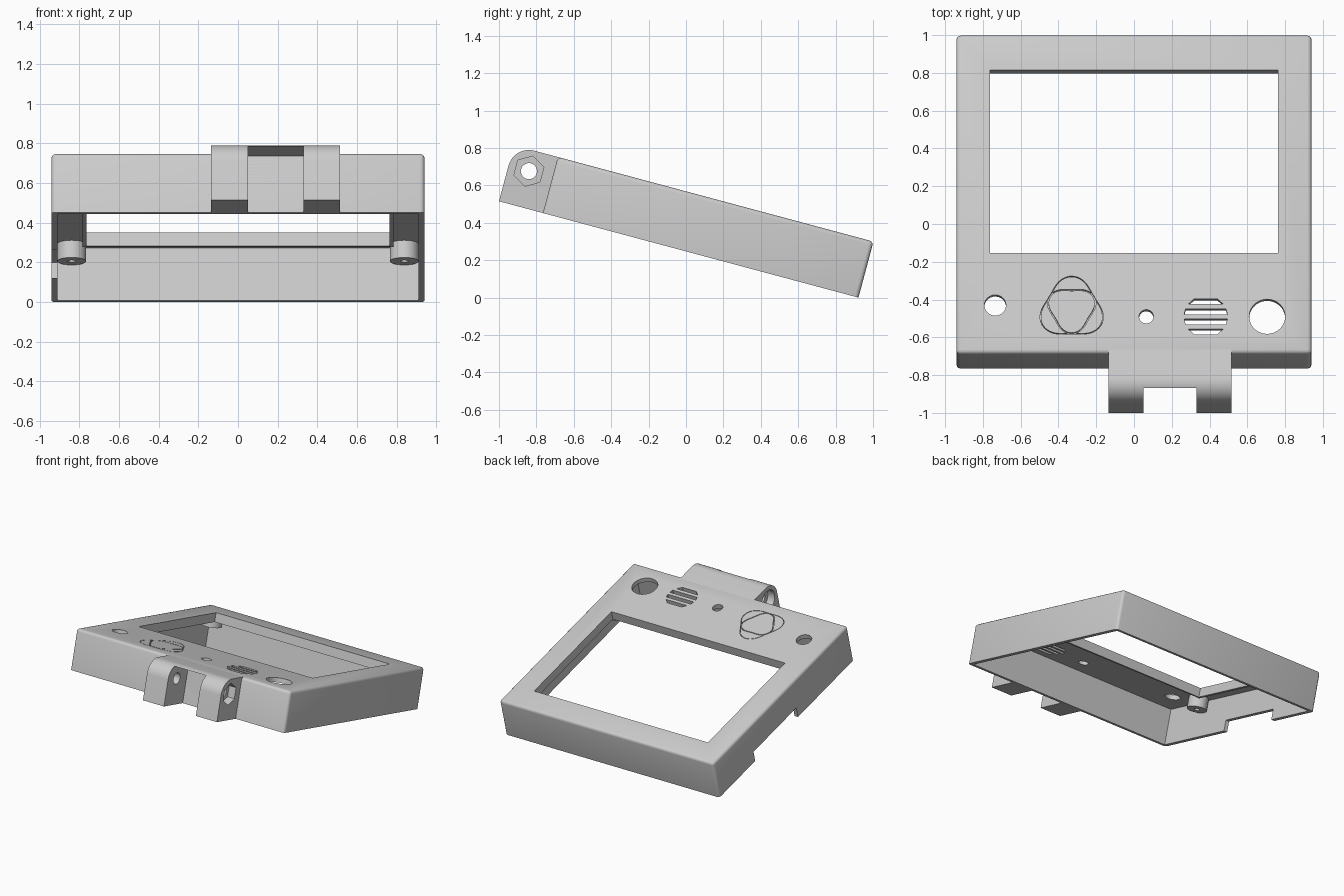
import bpy, bmesh, math
from mathutils import Matrix, Vector

if "Cube" in bpy.data.objects:
    bpy.data.objects.remove(bpy.data.objects["Cube"], do_unlink=True)

# Local frame: y runs down the slope from the hinge, z is normal to the panel
TILT = math.radians(15)
LENGTH, HEIGHT, HALF = 1.99, 0.31, 0.94
FRONT, WALL, ROOF = 0.243, 0.03, 0.275
PLACE = Matrix.Translation((0, -1, LENGTH * math.sin(TILT))) @ Matrix.Rotation(-TILT, 4, 'X')

grey = bpy.data.materials.new("light_grey_plastic")
grey.use_nodes = True
grey.diffuse_color = (0.6, 0.6, 0.6, 1)
grey.node_tree.nodes["Principled BSDF"].inputs["Base Color"].default_value = grey.diffuse_color


def finish(name, bm):
    bmesh.ops.recalc_face_normals(bm, faces=bm.faces[:])
    mesh = bpy.data.meshes.new(name)
    bm.to_mesh(mesh)
    bm.free()
    mesh.materials.append(grey)
    obj = bpy.data.objects.new(name, mesh)
    bpy.context.collection.objects.link(obj)
    obj.matrix_world = PLACE
    return obj


def box(name, x0, x1, y0, y1, z0, z1):
    return prism(name, [(x0, y0), (x1, y0), (x1, y1), (x0, y1)], z0, z1)


def prism(name, points, lo, hi, axis='Z'):
    """Extrude an outline along z (points are x, y) or along x (points are y, z)."""
    def place(p, h):
        return (p[0], p[1], h) if axis == 'Z' else (h, p[0], p[1])
    bm = bmesh.new()
    face = bm.faces.new([bm.verts.new(place(p, lo)) for p in points])
    out = bmesh.ops.extrude_face_region(bm, geom=[face])
    shift = Vector(place((0, 0), hi - lo))
    bmesh.ops.translate(bm, vec=shift, verts=[g for g in out["geom"] if isinstance(g, bmesh.types.BMVert)])
    return finish(name, bm)


def circle(cx, cy, r, n=40, start=0.0):
    return [(cx + r * math.cos(start + math.tau * i / n),
             cy + r * math.sin(start + math.tau * i / n)) for i in range(n)]


def lobed(cx, cy, r, bulge, point, n=60):
    """Rounded triangle with one corner at the angle 'point'."""
    pts = []
    for i in range(n):
        a = math.tau * i / n
        d = r + bulge * math.cos(3 * (a - point))
        pts.append((cx + d * math.cos(a), cy + d * math.sin(a)))
    return pts


def ring(name, inner, outer, z0, z1):
    bm = bmesh.new()
    loops = [[bm.verts.new((x, y, z)) for x, y in pts]
             for pts, z in ((inner, z0), (outer, z0), (outer, z1), (inner, z1))]
    n = len(inner)
    for k in range(4):
        a, b = loops[k], loops[(k + 1) % 4]
        for i in range(n):
            j = (i + 1) % n
            bm.faces.new((a[i], a[j], b[j], b[i]))
    return finish(name, bm)


def cut(obj, cutters):
    for c in cutters:
        c.hide_render = True
        mod = obj.modifiers.new("cut", 'BOOLEAN')
        mod.operation, mod.solver, mod.object = 'DIFFERENCE', 'EXACT', c
    bpy.context.view_layer.update()
    dg = bpy.context.evaluated_depsgraph_get()
    mesh = bpy.data.meshes.new_from_object(obj.evaluated_get(dg))
    obj.modifiers.clear()
    obj.data = mesh
    for c in cutters:
        bpy.data.objects.remove(c, do_unlink=True)


def smooth(obj):
    bpy.ops.object.select_all(action='DESELECT')
    obj.select_set(True)
    bpy.context.view_layer.objects.active = obj
    bpy.ops.object.shade_smooth_by_angle(angle=math.radians(32))


def window(name):
    return box(name, -0.763, 0.763, 0.792, 1.796, 0, 0.5)


# Housing with rounded upper and corner edges
housing = box("housing", -HALF, HALF, FRONT, LENGTH, 0, HEIGHT)
bm = bmesh.new()
bm.from_mesh(housing.data)
edges = [e for e in bm.edges if max(v.co.z for v in e.verts) > 0.1]
bmesh.ops.bevel(bm, geom=edges, offset=0.022, segments=3, profile=0.5, affect='EDGES')
bm.to_mesh(housing.data)
bm.free()

# Hollow underside, screen window and side notch
cutters = [
    box("cavity", -HALF + WALL, HALF - WALL, FRONT + WALL, LENGTH - WALL, -0.1, ROOF),
    window("window"),
    box("notch", -1, -0.89, 0.97, 1.526, -0.1, 0.083),
]

# Round control holes
for x, y, r in ((-0.735, 0.507, 0.057), (0.065, 0.445, 0.038), (0.705, 0.445, 0.095)):
    cutters.append(prism("hole", circle(x, y, r), 0.2, 0.4))

# Speaker slots clipped to a circle
SX, SY, SR, SLOT = 0.38, 0.445, 0.115, 0.015
for k in range(4):
    mid = (k - 1.5) * 0.055
    lo, hi = mid - SLOT, mid + SLOT
    a, b = math.sqrt(SR ** 2 - lo ** 2), math.sqrt(SR ** 2 - hi ** 2)
    outline = [(SX - a, SY + lo), (SX + a, SY + lo), (SX + b, SY + hi), (SX - b, SY + hi)]
    cutters.append(prism("slot", outline, 0.2, 0.4))

# Engraved button outlines: two opposed rounded triangles
for r, bulge, angle, width in ((0.158, 0.022, 90, 0.004), (0.122, 0.016, -90, 0.007)):
    a = math.radians(angle)
    cutters.append(ring("groove", lobed(-0.33, 0.487, r - width, bulge, a),
                        lobed(-0.33, 0.487, r, bulge, a), HEIGHT - 0.015, 0.4))
cut(housing, cutters)
smooth(housing)

# Lip around the window below the panel
lip = box("window_lip", -0.783, 0.783, 0.772, 1.816, 0.24, ROOF + 0.005)
cut(lip, [window("window")])

# Hinge: rounded block with a gap, bolt hole and nut recess
HY, HZ, HR = 0.113, 0.197, 0.113
arc = [(HY + HR * math.cos(math.radians(t)), HZ + HR * math.sin(math.radians(t)))
       for t in range(90, 181, 6)]
back = FRONT + 0.025
hinge = prism("hinge", [(back, 0), (back, HEIGHT)] + arc + [(0, 0)], -0.135, 0.515, 'X')
cut(hinge, [
    box("gap", 0.05, 0.33, -0.1, FRONT, -0.1, 0.295),
    prism("bolt_hole", circle(HY, HZ, 0.043), -0.3, 0.7, 'X'),
    prism("nut_recess", circle(HY, HZ, 0.083, 6, math.pi / 2), 0.455, 0.7, 'X'),
    prism("head_recess", circle(HY, HZ, 0.08), -0.3, -0.075, 'X'),
])
smooth(hinge)

# Screw bosses in the corners of the cavity
for end, y in (("front", 0.69), ("back", 1.885)):
    for side, x in (("right", -0.838), ("left", 0.838)):
        boss = prism(f"{end}_{side}_boss", circle(x, y, 0.073), 0.185, ROOF + 0.005)
        cut(boss, [prism("screw_hole", circle(x, y, 0.02, 16), 0.1, 0.26)])
        smooth(boss)
